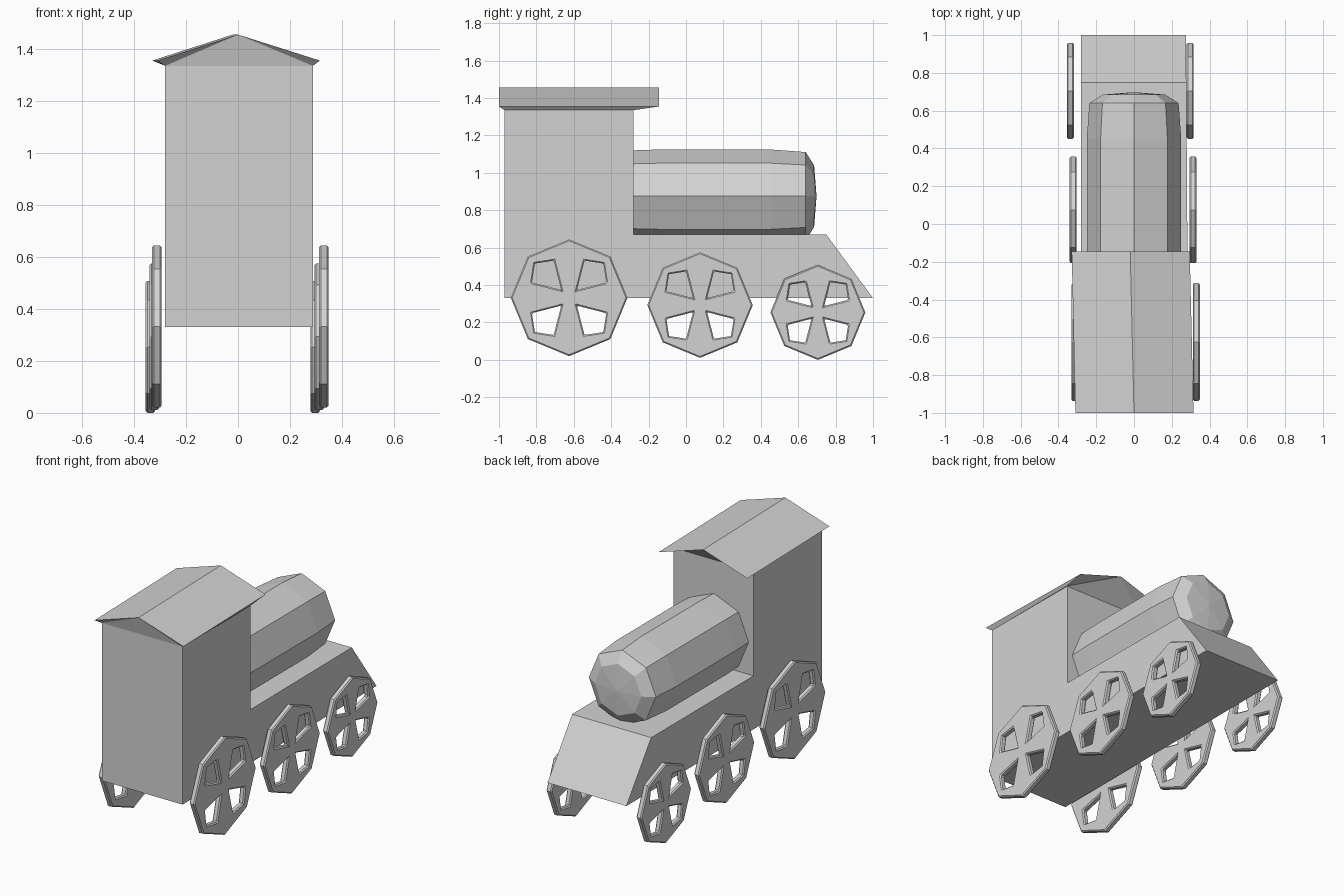
import bpy, bmesh
from math import sin, cos, pi
from mathutils import Vector

cube = bpy.data.objects.get("Cube")
if cube:
    bpy.data.objects.remove(cube)

grey = bpy.data.materials.new("plain grey")
grey.use_nodes = True
grey.diffuse_color = (0.65, 0.65, 0.65, 1)
grey.node_tree.nodes["Principled BSDF"].inputs["Base Color"].default_value = grey.diffuse_color


def add_object(name, bm, recalc=True):
    """Turn a bmesh into a flat shaded grey object."""
    bmesh.ops.remove_doubles(bm, verts=bm.verts, dist=0.0005)
    if recalc:
        bmesh.ops.recalc_face_normals(bm, faces=bm.faces)
    mesh = bpy.data.meshes.new(name)
    bm.to_mesh(mesh)
    bm.free()
    mesh.materials.append(grey)
    obj = bpy.data.objects.new(name, mesh)
    bpy.context.collection.objects.link(obj)
    return obj


def add_face(bm, points):
    return bm.faces.new([bm.verts.new(p) for p in points])


# Body: cab and sloping chassis from one side profile, narrowing slightly
profile = [(-0.97, 0.33), (1.0, 0.33), (0.75, 0.67),
           (-0.28, 0.67), (-0.28, 1.335), (-0.97, 1.335)]
left = [(0.282 - 0.007 * y, y, z) for y, z in profile]
right = [(-0.28, y, z) for y, z in profile]
bm = bmesh.new()
add_face(bm, left)
add_face(bm, right[::-1])
for i in range(len(profile)):
    j = (i + 1) % len(profile)
    add_face(bm, [left[i], right[i], right[j], left[j]])
add_object("cab_and_chassis", bm)

# Roof: gable turned a little, its underside sloping in to the cab walls
def roof_end(y, wall_y, shift):
    wall = [(-0.28, wall_y, 1.335), (0.288, wall_y, 1.335)]
    gable = [(-0.31 + shift, y, 1.355), (shift, y, 1.455), (0.315 + shift, y, 1.355)]
    return wall, gable

bm = bmesh.new()
ends = [roof_end(-1.0, -0.97, 0), roof_end(-0.145, -0.28, -0.02)]
for wall, gable in ends:
    add_face(bm, [wall[0], wall[1], gable[1]])
    add_face(bm, [wall[0], gable[1], gable[0]])
    add_face(bm, [wall[1], gable[2], gable[1]])
(wall_f, gable_f), (wall_b, gable_b) = ends
strips = [(wall_f[0], gable_f[0], wall_b[0], gable_b[0]),
          (gable_f[0], gable_f[1], gable_b[0], gable_b[1]),
          (gable_f[1], gable_f[2], gable_b[1], gable_b[2]),
          (gable_f[2], wall_f[1], gable_b[2], wall_b[1]),
          (wall_f[1], wall_f[0], wall_b[1], wall_b[0])]
for a, b, c, d in strips:
    add_face(bm, [a, b, d, c])
add_object("roof", bm)

# Boiler: eight sided barrel with a blunt rounded nose
rings = [(-0.29, 0.245), (-0.14, 0.25), (0.45, 0.25), (0.64, 0.236), (0.685, 0.165)]
SIDES = 8
bm = bmesh.new()
loops = []
for y, r in rings:
    loops.append([bm.verts.new((r * sin(2 * pi * k / SIDES), y, 0.875 + r * cos(2 * pi * k / SIDES)))
                  for k in range(SIDES)])
for a, b in zip(loops, loops[1:]):
    for k in range(SIDES):
        n = (k + 1) % SIDES
        bm.faces.new([a[k], a[n], b[n], b[k]])
bm.faces.new(loops[0])
tip = bm.verts.new((0, 0.698, 0.875))
for k in range(SIDES):
    bm.faces.new([loops[-1][k], loops[-1][(k + 1) % SIDES], tip])
add_object("boiler", bm)


# Wheels: octagonal discs, each quarter framing one kite shaped opening
def add_wheel(name, x, y, z, radius):
    def at(r, degrees):
        a = degrees * pi / 180
        return Vector((0, r * radius * sin(a), r * radius * cos(a)))

    bm = bmesh.new()
    hub = at(0, 0)
    for q in range(0, 360, 90):
        inner, outer = at(0.19, q + 45), at(0.83, q + 45)
        near, far = at(0.69, q + 22.5), at(0.69, q + 67.5)
        rim = [at(1, q), at(1, q + 45), at(1, q + 90)]
        add_face(bm, [hub, rim[0], near, inner])
        add_face(bm, [rim[0], rim[1], outer, near])
        add_face(bm, [rim[1], rim[2], far, outer])
        add_face(bm, [rim[2], hub, inner, far])
    obj = add_object(name, bm, recalc=False)
    obj.location = (x, y, z)
    thick = obj.modifiers.new("thickness", 'SOLIDIFY')
    thick.thickness = 0.037
    thick.offset = 0
    bevel = obj.modifiers.new("worn edge", 'BEVEL')
    bevel.width = 0.007
    bevel.segments = 1
    bevel.limit_method = 'ANGLE'
    bevel.angle_limit = 80 * pi / 180


# name, y, z, radius, left x, right x
wheels = [("cab", -0.625, 0.332, 0.312, 0.33, -0.312),
          ("middle", 0.075, 0.293, 0.282, 0.312, -0.322),
          ("nose", 0.705, 0.254, 0.254, 0.297, -0.337)]
for name, y, z, radius, left_x, right_x in wheels:
    add_wheel(name + "_wheel_left", left_x, y, z, radius)
    add_wheel(name + "_wheel_right", right_x, y, z, radius)
